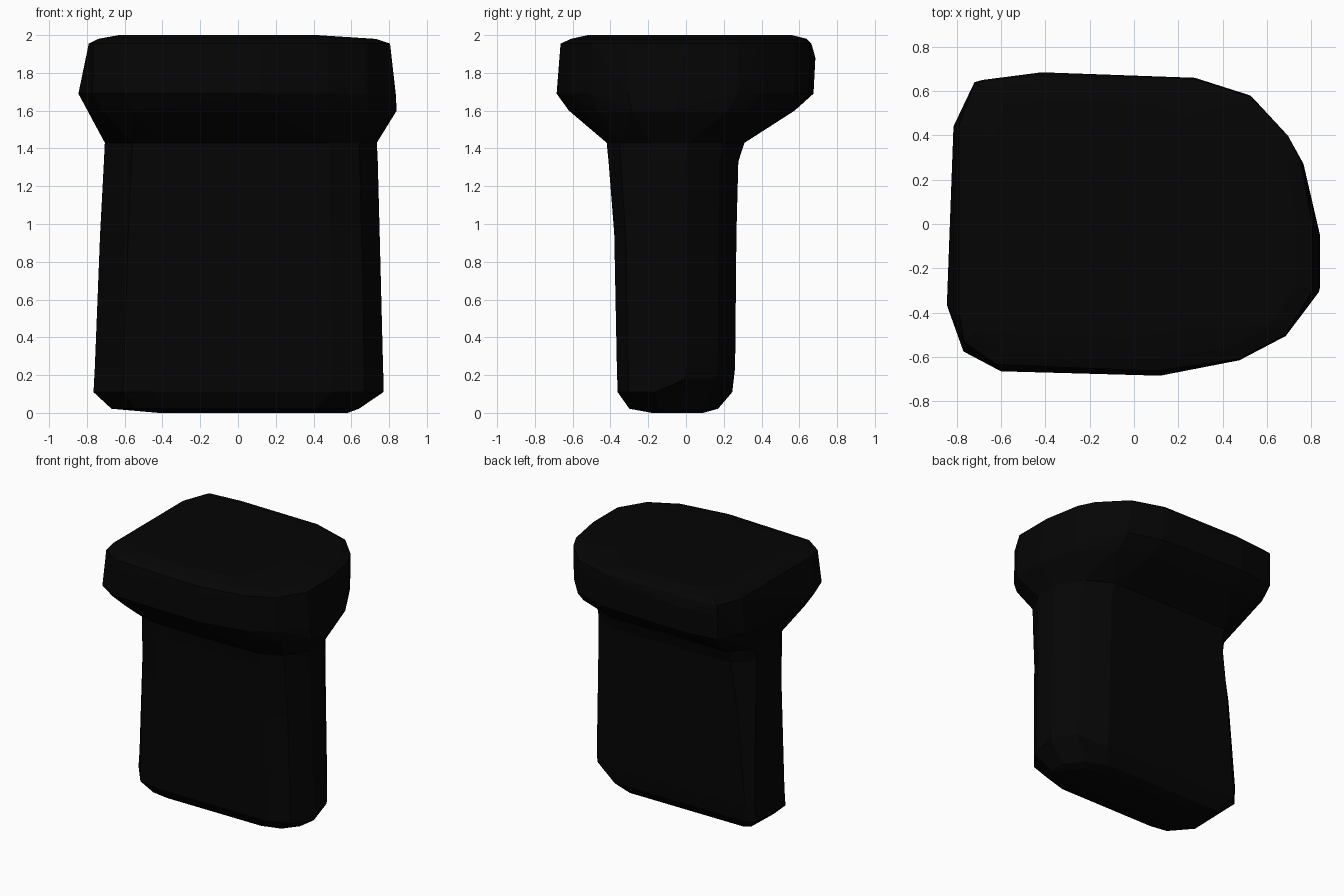
import bpy, bmesh

if "Cube" in bpy.data.objects:
    bpy.data.objects.remove(bpy.data.objects["Cube"])

black = bpy.data.materials.new("matte black")
black.diffuse_color = (0.0015, 0.0015, 0.0015, 1)
black.use_nodes = True
black.node_tree.nodes["Principled BSDF"].inputs["Base Color"].default_value = black.diffuse_color

# plan outlines: widest part of the head, its upper rim, and the stem section
HEAD = [(-.72, .65), (-.815, .45), (-.845, -.36), (-.77, -.57), (-.60, -.66), (.12, -.68),
        (.48, -.61), (.69, -.50), (.84, -.30), (.84, -.03), (.77, .28), (.70, .40),
        (.54, .58), (.28, .66), (-.44, .685)]
RIM = [(-.72, .64), (-.79, .45), (-.79, -.40), (-.765, -.53), (-.62, -.63), (.10, -.66),
       (.48, -.605), (.69, -.495), (.81, -.30), (.81, 0), (.76, .28), (.70, .40),
       (.53, .575), (.28, .655), (-.44, .665)]
STEM = [(-.765, -.14), (-.61, -.35), (-.45, -.38), (.50, -.38), (.67, -.32), (.77, -.17),
        (.77, 0), (.655, .17), (.45, .265), (-.70, .265), (-.755, .225)]
# near the neck the back left corner is cut more
NECK = STEM[:-2] + [(-.63, .265), (-.76, .13)]
WAIST = STEM[:-2] + [(-.665, .265), (-.76, .175)]


def fit(outline, z, x0, x1, y0, y1):
    """Stretch an outline into the given box at height z."""
    xs, ys = zip(*outline)
    sx = (x1 - x0) / (max(xs) - min(xs))
    sy = (y1 - y0) / (max(ys) - min(ys))
    return [(x0 + (x - min(xs)) * sx, y0 + (y - min(ys)) * sy, z) for x, y in outline]


def finish(name, bm):
    bmesh.ops.recalc_face_normals(bm, faces=bm.faces[:])
    me = bpy.data.meshes.new(name)
    bm.to_mesh(me)
    bm.free()
    me.materials.append(black)
    ob = bpy.data.objects.new(name, me)
    bpy.context.collection.objects.link(ob)


# grip head: faceted hull tapering down to the stem
bm = bmesh.new()
for p in (fit(RIM, 2.0, -.63, .42, -.52, .56) + fit(RIM, 1.98, -.74, .73, -.61, .64)
          + fit(RIM, 1.955, -.79, .805, -.664, .664)
          + fit(HEAD, 1.88, -.805, .812, -.67, .685)
          + fit(HEAD, 1.69, -.845, .835, -.685, .675) + fit(HEAD, 1.60, -.79, .84, -.62, .575)
          + fit(NECK, 1.43, -.705, .735, -.42, .31)):
    bm.verts.new(p)
hull = bmesh.ops.convex_hull(bm, input=bm.verts[:])
junk = {g for g in hull["geom_interior"] + hull["geom_unused"] if isinstance(g, bmesh.types.BMVert)}
bmesh.ops.delete(bm, geom=list(junk), context='VERTS')
finish("grip_head", bm)

# stem: lofted slab with chamfered foot
rings = [fit(*r) for r in (
    (STEM, 0, -.42, .58, -.18, .09), (STEM, .022, -.67, .64, -.30, .17),
    (STEM, .11, -.765, .77, -.362, .245), (STEM, .24, -.758, .768, -.366, .26),
    (WAIST, .95, -.73, .75, -.38, .267), (NECK, 1.33, -.71, .74, -.41, .277),
    (NECK, 1.432, -.705, .735, -.42, .31))]
bm = bmesh.new()
loops = [[bm.verts.new(p) for p in r] for r in rings]
for i in (6, 7):                       # foot chamfer climbs at the back right
    loops[2][i].co.z = .18
n = len(STEM)
for a, b in zip(loops, loops[1:]):
    for i in range(n):
        j = (i + 1) % n
        bm.faces.new((a[i], a[j], b[j], b[i]))
bm.faces.new(loops[0][::-1])
bm.faces.new(loops[-1])
finish("stem", bm)
